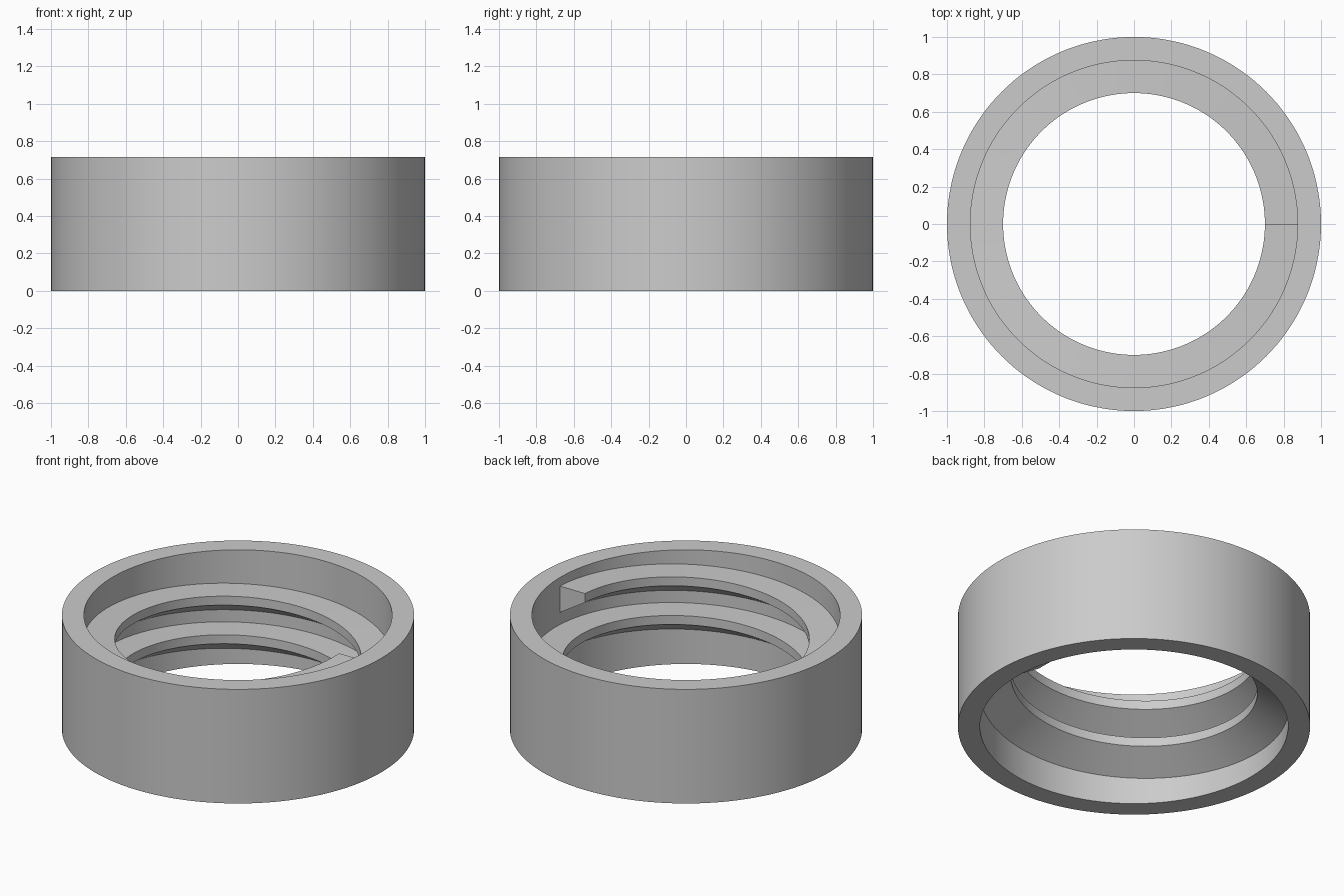
import bpy, bmesh, math

cube = bpy.data.objects.get("Cube")
if cube:
    bpy.data.objects.remove(cube, do_unlink=True)

STEPS = 144            # segments per full turn
OUTER, WALL, CREST = 1.0, 0.875, 0.70
HEIGHT = 0.715
PITCH, TURNS = 0.242, 2
THREAD_TOP = 0.662     # top of the upper thread end
EMBED = 0.01           # thread root sunk into the wall

grey = bpy.data.materials.new("plain grey")
grey.use_nodes = True
colour = (0.6, 0.6, 0.6, 1)
grey.diffuse_color = colour
grey.node_tree.nodes["Principled BSDF"].inputs["Base Color"].default_value = colour


def sweep(name, profile, turns, pitch=0.0):
    """Sweep a closed (radius, z) profile about z; a zero pitch closes the ring."""
    bm = bmesh.new()
    count = STEPS * turns
    rings = []
    for i in range(count + (1 if pitch else 0)):
        a = 2 * math.pi * i / STEPS
        lift = pitch * i / STEPS
        rings.append([bm.verts.new((r * math.cos(a), r * math.sin(a), z + lift))
                      for r, z in profile])
    n = len(profile)
    for i in range(count):
        here, there = rings[i], rings[(i + 1) % len(rings)]
        for j in range(n):
            k = (j + 1) % n
            bm.faces.new((here[j], there[j], there[k], here[k]))
    if pitch:
        bm.faces.new(rings[0])
        bm.faces.new(rings[-1])
    bmesh.ops.recalc_face_normals(bm, faces=bm.faces)
    mesh = bpy.data.meshes.new(name)
    bm.to_mesh(mesh)
    bm.free()
    mesh.materials.append(grey)
    obj = bpy.data.objects.new(name, mesh)
    bpy.context.collection.objects.link(obj)
    bpy.ops.object.select_all(action="DESELECT")
    obj.select_set(True)
    bpy.context.view_layer.objects.active = obj
    bpy.ops.object.shade_smooth_by_angle(angle=math.radians(25))
    return obj


# Outer band
sweep("outer_ring", [(OUTER, 0), (OUTER, HEIGHT), (WALL, HEIGHT), (WALL, 0)], 1)

# Right-hand buttress thread: flat top, short crest, sloping underside
top = THREAD_TOP - PITCH * TURNS
root = WALL + EMBED
sweep("inner_thread",
      [(root, top), (CREST, top), (CREST, top - 0.056), (WALL, top - 0.166), (root, top - 0.166)],
      TURNS, PITCH)
